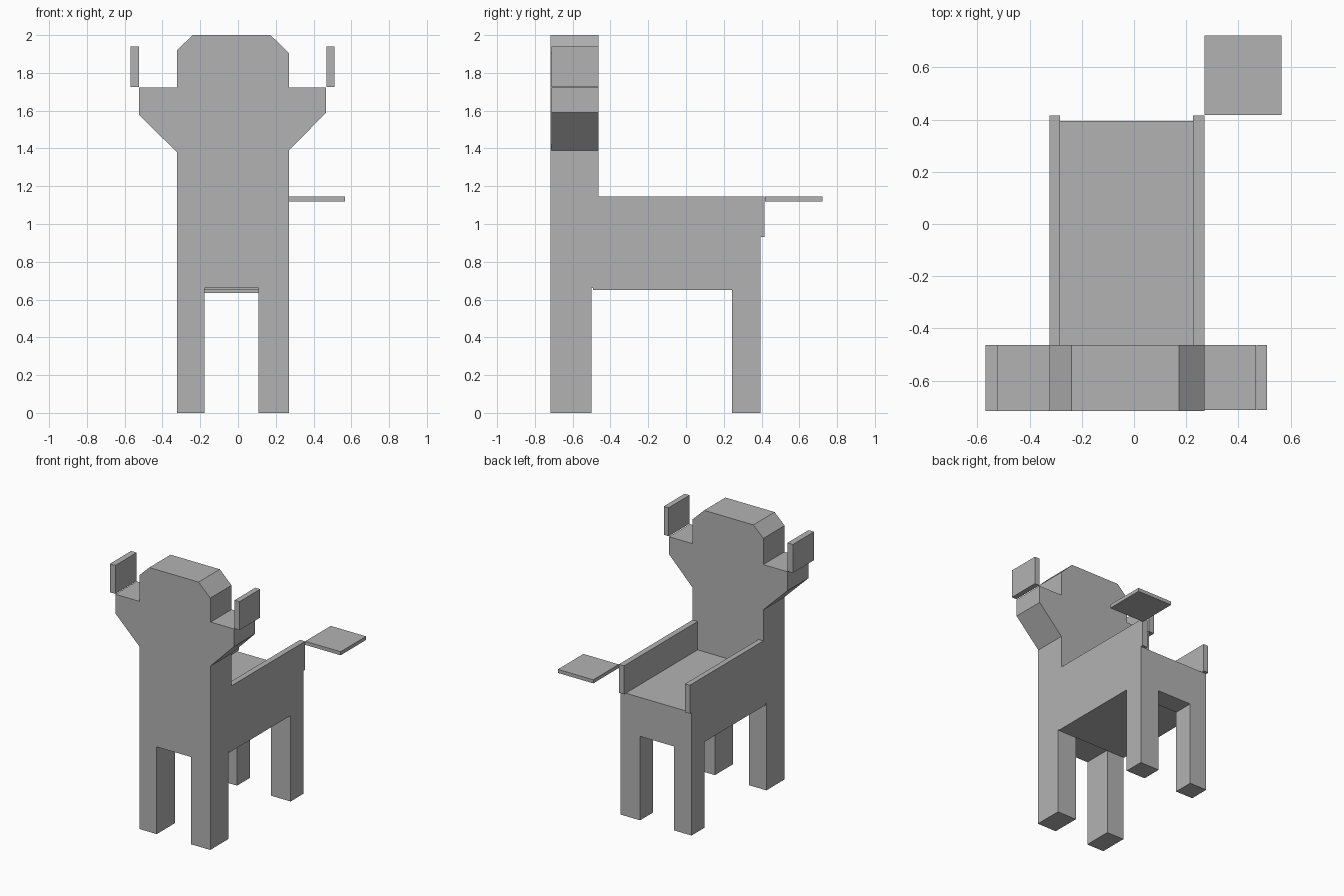
import bpy
import bmesh

cube = bpy.data.objects.get("Cube")
if cube:
    bpy.data.objects.remove(cube, do_unlink=True)

grey = bpy.data.materials.new("plain grey")
grey.use_nodes = True
grey.diffuse_color = (0.45, 0.45, 0.45, 1)
grey.node_tree.nodes["Principled BSDF"].inputs["Base Color"].default_value = grey.diffuse_color


def panel(name, outline, y0, y1):
    """Extrude an (x, z) outline from y0 to y1."""
    bm = bmesh.new()
    face = bm.faces.new([bm.verts.new((x, y0, z)) for x, z in outline])
    new = bmesh.ops.extrude_face_region(bm, geom=[face])["geom"]
    verts = [g for g in new if isinstance(g, bmesh.types.BMVert)]
    bmesh.ops.translate(bm, verts=verts, vec=(0, y1 - y0, 0))
    bmesh.ops.recalc_face_normals(bm, faces=bm.faces)
    mesh = bpy.data.meshes.new(name)
    bm.to_mesh(mesh)
    bm.free()
    mesh.materials.append(grey)
    obj = bpy.data.objects.new(name, mesh)
    bpy.context.collection.objects.link(obj)
    return obj


def box(name, x0, x1, y0, y1, z0, z1):
    return panel(name, [(x0, z0), (x1, z0), (x1, z1), (x0, z1)], y0, y1)


LEFT, RIGHT = 0.27, -0.323      # body sides
FRONT, NECK, BACK = -0.717, -0.463, 0.395
ARCH_L, ARCH_R = 0.108, -0.178  # inner sides of the legs

# Chest and head in one upright slab
panel("chest_and_head", [
    (RIGHT, 0.66), (LEFT, 0.66), (LEFT, 1.72), (LEFT, 1.905),
    (0.172, 2.0), (-0.24, 2.0), (RIGHT, 1.92)], FRONT, NECK)

# Cheeks and upright ears
panel("left_cheek", [(LEFT, 1.39), (0.467, 1.59), (0.467, 1.722), (LEFT, 1.722)], FRONT + 0.005, NECK)
panel("right_cheek", [(RIGHT, 1.38), (RIGHT, 1.722), (-0.524, 1.722), (-0.524, 1.577)], FRONT, NECK)
box("left_ear", 0.469, 0.51, FRONT + 0.005, NECK, 1.725, 1.94)
box("right_ear", -0.57, -0.524, FRONT, NECK, 1.725, 1.94)

# Trunk with its flat seat and side rails
box("trunk", RIGHT, LEFT, NECK - 0.03, BACK, 0.65, 0.93)
box("left_rail", 0.227, LEFT, NECK, 0.416, 0.93, 1.145)
box("right_rail", RIGHT, -0.283, NECK, 0.416, 0.93, 1.145)

# Legs, and the low rear apron between the hind ones
for side, x0, x1 in (("left", ARCH_L, LEFT), ("right", RIGHT, ARCH_R)):
    box(side + "_front_leg", x0, x1, FRONT, -0.5, 0, 0.66)
    box(side + "_hind_leg", x0, x1, 0.243, BACK, 0, 0.65)
box("rear_apron", ARCH_R, ARCH_L, 0.243, BACK, 0.635, 0.65)

# Flat tail at the left rear corner
box("tail", LEFT, 0.566, 0.418, 0.723, 1.118, 1.145)
